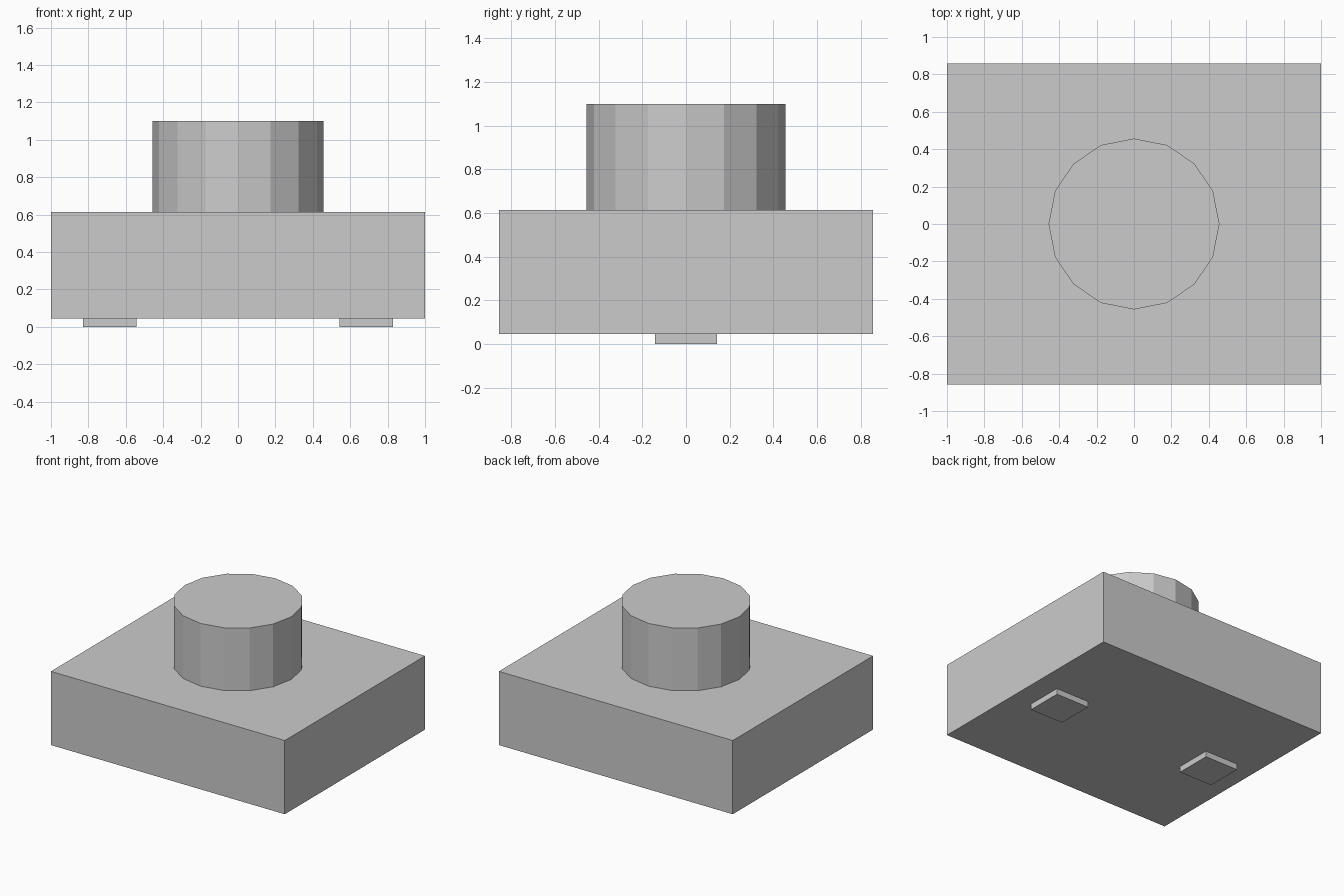
import bpy

# Remove the default cube
cube = bpy.data.objects.get("Cube")
if cube:
    bpy.data.objects.remove(cube, do_unlink=True)

# Single plain grey
grey = bpy.data.materials.new("light_grey")
grey.use_nodes = True
colour = (0.6, 0.6, 0.6, 1)
grey.diffuse_color = colour
grey.node_tree.nodes["Principled BSDF"].inputs["Base Color"].default_value = colour

BASE_Z, BODY_TOP, KNOB_TOP = 0.045, 0.615, 1.10


def finish(name):
    obj = bpy.context.object
    obj.name = name
    obj.data.materials.append(grey)
    return obj


def box(name, x, width, depth, z0, z1):
    bpy.ops.mesh.primitive_cube_add(size=1, location=(x, 0, (z0 + z1) / 2))
    obj = finish(name)
    obj.scale = (width, depth, z1 - z0)
    bpy.ops.object.transform_apply(location=False, rotation=False, scale=True)
    return obj


# Rectangular body
box("body", 0, 2.0, 1.714, BASE_Z, BODY_TOP)

# Two contact pads underneath
for side, name in ((1, "left_pad"), (-1, "right_pad")):
    box(name, side * 0.685, 0.285, 0.285, 0, BASE_Z)

# Sixteen-sided button on top
bpy.ops.mesh.primitive_cylinder_add(
    vertices=16, radius=0.457, depth=KNOB_TOP - BODY_TOP,
    location=(0, 0, (BODY_TOP + KNOB_TOP) / 2))
finish("button")
